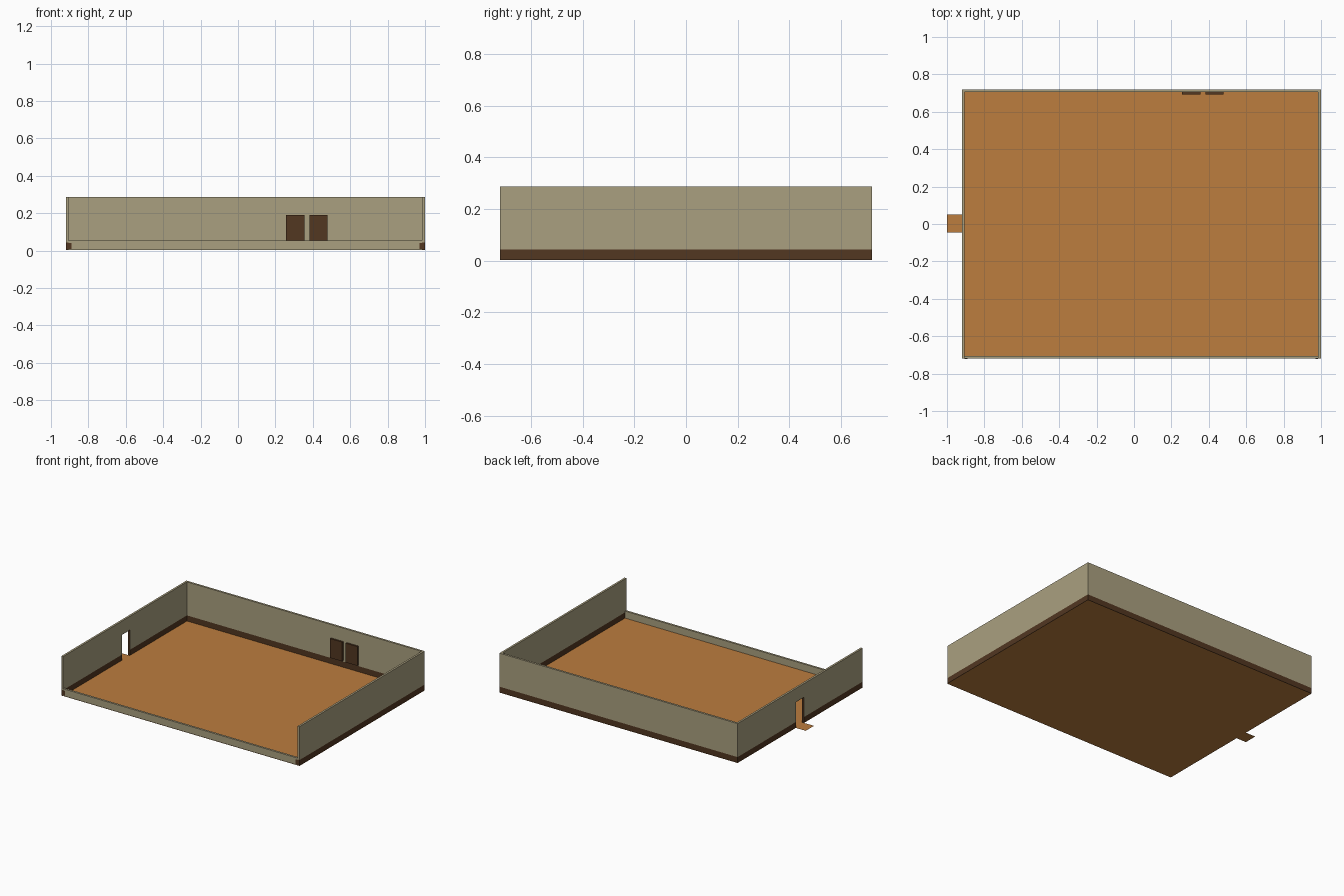
import bpy

if "Cube" in bpy.data.objects:
    bpy.data.objects.remove(bpy.data.objects["Cube"])

def material(name, rgb):
    lin = [((c / 255 + 0.055) / 1.055) ** 2.4 for c in rgb]
    m = bpy.data.materials.new(name)
    m.diffuse_color = (*lin, 1)
    m.use_nodes = True
    m.node_tree.nodes["Principled BSDF"].inputs["Base Color"].default_value = m.diffuse_color
    return m

WALL = material("khaki wall", (170, 160, 128))
TRIM = material("dark brown wood", (82, 55, 33))
FLOOR = material("orange wood floor", (188, 125, 62))

def mesh_object(name, verts, faces, mat):
    me = bpy.data.meshes.new(name)
    me.from_pydata(verts, [], faces)
    me.materials.append(mat)
    ob = bpy.data.objects.new(name, me)
    bpy.context.collection.objects.link(ob)
    return ob

def box(name, x, y, z, mat):
    verts = [(a, b, c) for a in x for b in y for c in z]
    faces = [(0, 1, 3, 2), (4, 6, 7, 5), (0, 4, 5, 1),
             (2, 3, 7, 6), (0, 2, 6, 4), (1, 5, 7, 3)]
    return mesh_object(name, verts, faces, mat)

def sheet(name, x, y, z, mat):
    return mesh_object(name, [(x[0], y[0], z), (x[1], y[0], z),
                              (x[1], y[1], z), (x[0], y[1], z)], [(0, 1, 2, 3)], mat)

X0, X1, Y = -0.92, 1.0, 0.72        # outer footprint
T = 0.015                           # wall thickness
Z0, SKIRT, TOP = 0.002, 0.043, 0.287
D0, D1, DTOP = -0.045, 0.05, 0.19   # doorway in the left wall

def wall(name, x, y):
    box(name + "_skirting", x, y, (Z0, SKIRT), TRIM)
    box(name, x, y, (SKIRT, TOP), WALL)

# floor and the threshold outside the doorway
sheet("floor", (X0, X1), (-Y, Y), 0, FLOOR)
sheet("threshold", (-1.0, X0), (D0, D1), 0, FLOOR)

# full-height walls
wall("back_wall", (X0 + T, X1 - T), (Y - T, Y))
wall("right_wall", (X1 - T, X1), (-Y, Y))
wall("left_wall_front", (X0, X0 + T), (-Y, D0))
wall("left_wall_back", (X0, X0 + T), (D1, Y))
box("left_wall_lintel", (X0, X0 + T), (D0, D1), (DTOP, TOP), WALL)

# doorway lining
L = 0.003
for name, y in (("front", (D0, D0 + L)), ("back", (D1 - L, D1))):
    box("door_jamb_" + name, (X0, X0 + T), y, (Z0, DTOP), TRIM)
box("door_jamb_top", (X0, X0 + T), (D0 + L, D1 - L), (DTOP - L, DTOP), TRIM)

# low front wall with brown end blocks
box("front_low_wall", (X0 + T, X1 - T), (-Y, -Y + T), (Z0, 0.053), WALL)
for name, x in (("left", (X0 + T, X0 + 2 * T)), ("right", (X1 - 2 * T, X1 - T))):
    box("front_end_plate_" + name, x, (-Y - 0.001, -Y), (0.008, 0.04), TRIM)

# pair of doors on the back wall
for name, x in (("left", (0.257, 0.355)), ("right", (0.383, 0.478))):
    box("back_door_" + name, x, (0.692, Y - T), (0.05, DTOP), TRIM)
